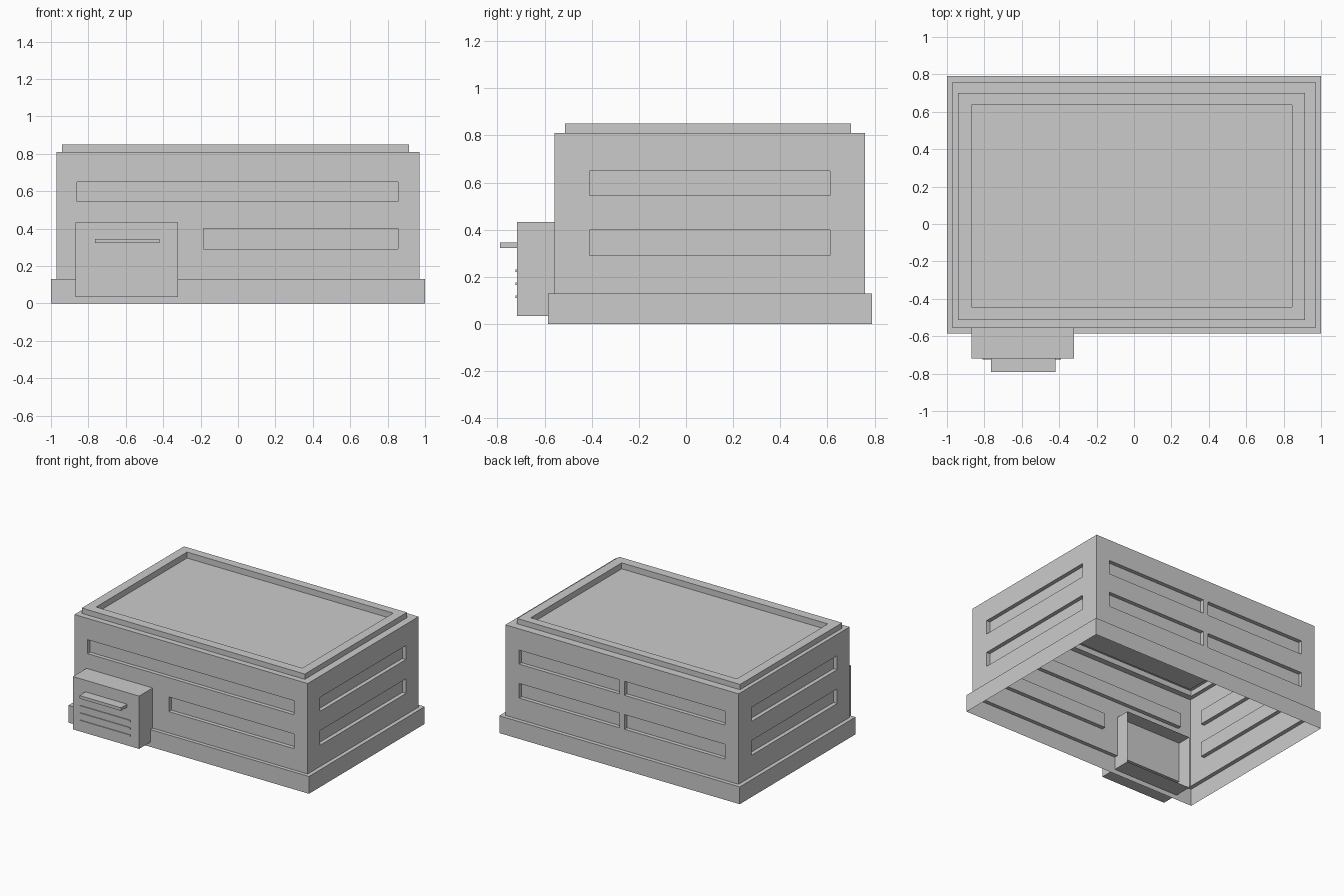
import bpy, bmesh

if "Cube" in bpy.data.objects:
    bpy.data.objects.remove(bpy.data.objects["Cube"])


def finish(name, bm):
    bmesh.ops.remove_doubles(bm, verts=bm.verts, dist=1e-4)
    bmesh.ops.recalc_face_normals(bm, faces=bm.faces)
    me = bpy.data.meshes.new(name)
    bm.to_mesh(me)
    bm.free()
    ob = bpy.data.objects.new(name, me)
    bpy.context.collection.objects.link(ob)
    return ob


def quad(bm, pts):
    return bm.faces.new([bm.verts.new(p) for p in pts])


def stepped_shell(name, loops, cap=False):
    """Skin a stack of rectangles (x0, x1, y0, y1, z)."""
    bm = bmesh.new()
    rings = [[bm.verts.new(p) for p in
              ((x0, y0, z), (x1, y0, z), (x1, y1, z), (x0, y1, z))]
             for x0, x1, y0, y1, z in loops]
    for a, b in zip(rings, rings[1:]):
        for i in range(4):
            j = (i + 1) % 4
            bm.faces.new((a[i], a[j], b[j], b[i]))
    if cap:
        bm.faces.new(rings[-1])
    return finish(name, bm)


def box(name, x0, x1, y0, y1, z0, z1, open_back=False):
    bm = bmesh.new()
    bmesh.ops.create_cube(bm, size=1)
    for v in bm.verts:
        v.co = (x1 if v.co.x > 0 else x0, y1 if v.co.y > 0 else y0,
                z1 if v.co.z > 0 else z0)
    bm.normal_update()
    if open_back:
        back = [f for f in bm.faces if f.normal.y > 0.9]
        bmesh.ops.delete(bm, geom=back, context='FACES')
    return finish(name, bm)


X0, X1, Y0, Y1 = -0.97, 0.97, -0.557, 0.76
Z0, Z1 = 0.13, 0.81
LOW, HIGH = (0.29, 0.40), (0.545, 0.65)
DEPTH = 0.03


def wall(bm, place, u0, u1, windows):
    """Flat wall with recessed window bands; place(u, z, depth) gives a point."""
    us = sorted({u0, u1, *(w[0] for w in windows), *(w[1] for w in windows)})
    zs = [Z0, *LOW, *HIGH, Z1]
    for a, b in zip(us, us[1:]):
        for c, d in zip(zs, zs[1:]):
            u, z = (a + b) / 2, (c + d) / 2
            pane = any(w[0] < u < w[1] and w[2][0] < z < w[2][1] for w in windows)
            dep = DEPTH if pane else 0
            quad(bm, [place(p, q, dep) for p, q in ((a, c), (b, c), (b, d), (a, d))])
    for a, b, (c, d) in windows:
        # reveals, split at the same columns as the wall
        cols = [u for u in us if a <= u <= b]
        edges = [((p, z), (q, z)) for p, q in zip(cols, cols[1:]) for z in (c, d)]
        edges += [((u, c), (u, d)) for u in (a, b)]
        for p, q in edges:
            quad(bm, [place(*p, 0), place(*q, 0), place(*q, DEPTH), place(*p, DEPTH)])


# Main walls with window bands
bm = bmesh.new()
wall(bm, lambda u, z, d: (u, Y0 + d, z), X0, X1,
     [(-0.86, 0.855, HIGH), (-0.185, 0.855, LOW)])
wall(bm, lambda u, z, d: (u, Y1 - d, z), X0, X1,
     [(s, e, r) for r in (LOW, HIGH) for s, e in ((-0.855, -0.02), (0.02, 0.855))])
side = [(-0.41, 0.61, LOW), (-0.41, 0.61, HIGH)]
wall(bm, lambda u, z, d: (X1 - d, u, z), Y0, Y1, side)
wall(bm, lambda u, z, d: (X0 + d, u, z), Y0, Y1, side)
finish("walls", bm)

# Open-bottomed plinth
stepped_shell("plinth", [(-1, 1, -0.585, 0.79, 0), (-1, 1, -0.585, 0.79, Z0),
                         (X0, X1, Y0, Y1, Z0)])

# Roof ledge, parapet and sunken deck
outer, inner = (-0.94, 0.915, -0.513, 0.70), (-0.87, 0.845, -0.443, 0.637)
stepped_shell("roof", [(X0, X1, Y0, Y1, Z1), (*outer, Z1), (*outer, 0.85),
                       (*inner, 0.85), (*inner, 0.805)], cap=True)

# Entrance block, canopy and thin facade slats
box("entrance_block", -0.87, -0.32, -0.718, -0.45, 0.035, 0.432, open_back=True)
box("entrance_canopy", -0.765, -0.42, -0.79, -0.718, 0.322, 0.345)
for i, z in enumerate((0.11, 0.165, 0.22)):
    box(f"entrance_slat_{i + 1}", -0.81, -0.39, -0.724, -0.718, z, z + 0.012)
